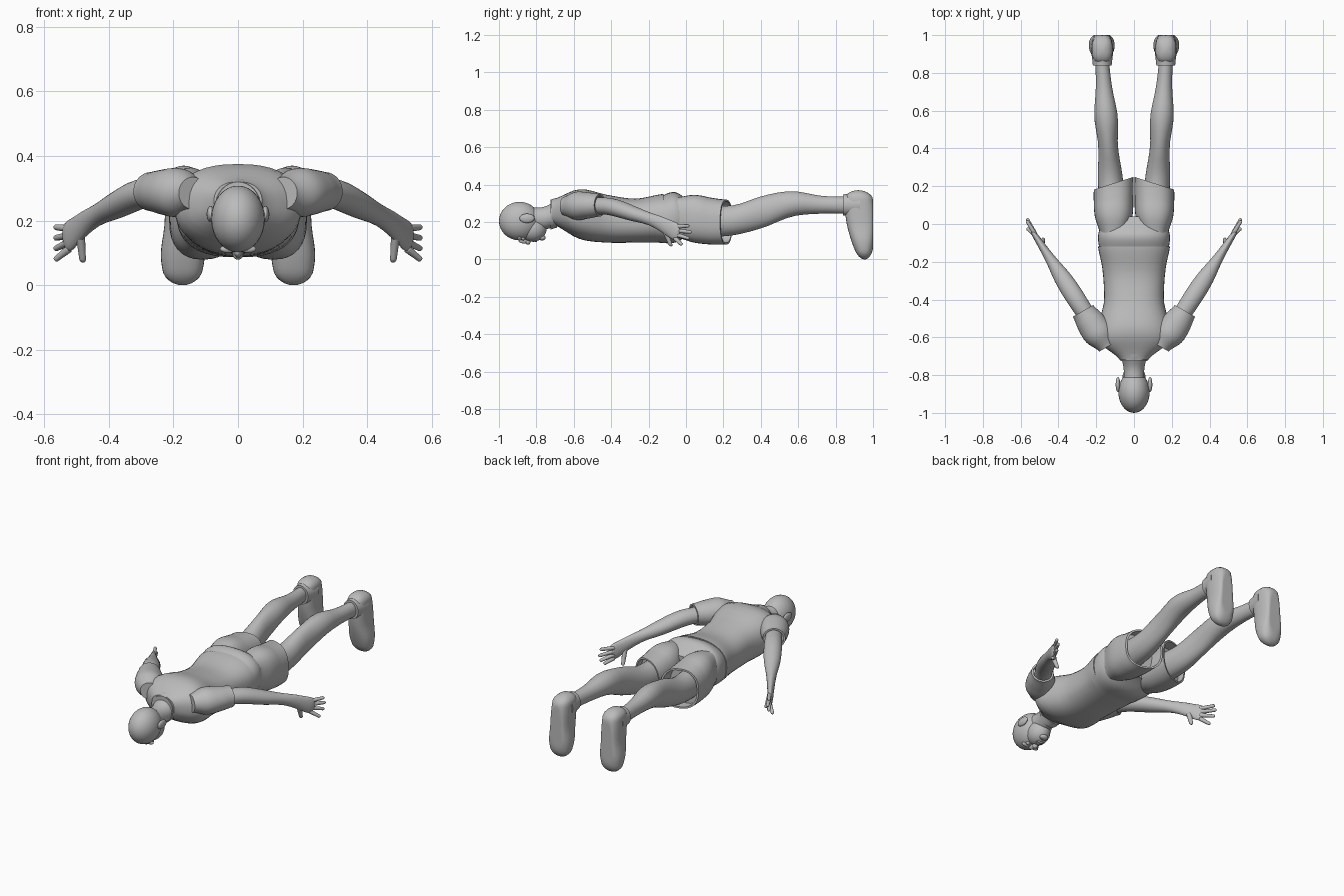
import bpy, bmesh, math
from mathutils import Vector

if "Cube" in bpy.data.objects:
    bpy.data.objects.remove(bpy.data.objects["Cube"])

shade = .5
grey = (shade, shade, shade, 1)
material = bpy.data.materials.new("plain grey")
material.use_nodes = True
material.diffuse_color = grey
material.node_tree.nodes["Principled BSDF"].inputs["Base Color"].default_value = grey


def finish(name, bm, mirror):
    bmesh.ops.recalc_face_normals(bm, faces=bm.faces)
    mesh = bpy.data.meshes.new(name)
    bm.to_mesh(mesh)
    bm.free()
    mesh.materials.append(material)
    part = bpy.data.objects.new(name, mesh)
    bpy.context.collection.objects.link(part)
    bpy.ops.object.select_all(action='DESELECT')
    part.select_set(True)
    bpy.context.view_layer.objects.active = part
    bpy.ops.object.shade_smooth_by_angle(angle=math.radians(50))
    if mirror:
        part.modifiers.new("Mirror", 'MIRROR').use_mirror_merge = False


def sample(profile, t):
    """Smooth value at t along evenly spaced profile points."""
    last = len(profile) - 1
    i = min(int(t * last), last - 1)
    f = t * last - i
    before, a = profile[max(i - 1, 0)], profile[i]
    b, after = profile[i + 1], profile[min(i + 2, last)]
    slope_a, slope_b = (b - before) / 2, (after - a) / 2
    ease = f * f * (3 - 2 * f)
    return a + (b - a) * ease + f * (1 - f) * (slope_a * (1 - f) - slope_b * f)


def superellipse(angle, power):
    return [math.copysign(abs(w) ** (2 / power), w)
            for w in (math.cos(angle), math.sin(angle))]


def tube(name, start, end, widths, depths, rise=(0, 0), axis=None, mirror=True,
         hem=0, rounding=0, power=2, sides=32, steps=24, warp=None):
    """Skin along a line; hem turns an open edge inwards, rounding closes the ends."""
    start, end = Vector(start), Vector(end)
    axis = Vector(axis or end - start).normalized()
    if abs(axis.z) > .9:
        across, up = Vector((1, 0, 0)), Vector((0, 1, 0))
    else:
        across = axis.cross(Vector((0, 0, 1))).normalized()
        up = across.cross(axis)
    rings = []
    for k in range(steps + 1):
        t = (1 - math.cos(math.pi * k / steps)) / 2
        centre = start.lerp(end, t) + Vector((0, 0, sample(rise, t)))
        scale = 1
        if rounding:
            gap = max(0, 1 - min(t, 1 - t) / rounding)
            scale = max(.05, math.sqrt(1 - gap * gap))
        rings.append((centre, sample(widths, t) * scale, sample(depths, t) * scale))
    if hem:
        centre, w, d = rings[-1]
        inset = .01
        rings.append((centre, w - inset, d - inset))
        rings.append((centre - axis * hem, w - inset, d - inset))
    bm = bmesh.new()
    rows = []
    for centre, w, d in rings:
        row = []
        for i in range(sides):
            c, s = superellipse(math.tau * i / sides, power)
            point = centre + across * c * w + up * s * d
            row.append(bm.verts.new(warp(point) if warp else point))
        rows.append(row)
    for row, following in zip(rows, rows[1:]):
        for i in range(sides):
            bm.faces.new((row[i], row[i - 1], following[i - 1], following[i]))
    bm.faces.new(rows[0])
    bm.faces.new(rows[-1])
    finish(name, bm, mirror)


def body(name, front, back, widths, lows, highs, x=0, x_end=None, **options):
    """Tube along y described by its underside and topside heights."""
    tube(name, (x, front, 0), (x if x_end is None else x_end, back, 0), widths,
         depths=[(high - low) / 2 for low, high in zip(lows, highs)],
         rise=[(high + low) / 2 for low, high in zip(lows, highs)],
         axis=(0, 1, 0), **options)


def blob(name, centre, radii, mirror=False):
    bm = bmesh.new()
    bmesh.ops.create_uvsphere(bm, u_segments=32, v_segments=16, radius=1)
    bmesh.ops.scale(bm, vec=radii, verts=bm.verts)
    bmesh.ops.translate(bm, vec=centre, verts=bm.verts)
    finish(name, bm, mirror)


# Head and neck
blob("skull", (0, -.89, .205), (.083, .11, .103))
blob("jaw", (0, -.82, .165), (.062, .075, .07))
body("neck", -.86, -.67, widths=(.055, .055, .075),
     lows=(.17, .16, .18), highs=(.28, .28, .32), mirror=False)

# Face
blob("nose_bridge", (0, -.865, .1), (.011, .03, .015))
blob("nose_tip", (0, -.845, .095), (.016, .014, .016))
blob("brows", (.03, -.89, .112), (.026, .01, .012), mirror=True)
blob("eyes", (.03, -.87, .112), (.014, .01, .01), mirror=True)
for lip, y in (("upper_lip", -.815), ("lower_lip", -.802)):
    blob(lip, (0, y, .1), (.022, .007, .008))
blob("chin", (0, -.77, .115), (.026, .02, .014))
blob("ears", (.085, -.85, .22), (.012, .04, .025), mirror=True)

# Shirt
body("shirt", -.72, -.12, widths=(.075, .19, .185, .16, .16, .17, .19),
     lows=(.19, .11, .09, .09, .09), highs=(.32, .375, .345, .325, .35),
     mirror=False, power=2.4, sides=40, hem=.02)
body("collar", -.69, -.725, widths=(.08, .07), lows=(.17, .16), highs=(.33, .32),
     mirror=False, steps=4)
tube("sleeves", (.14, -.65, .285), (.27, -.46, .29), axis=(.5, .87, 0),
     widths=(.05, .08, .077, .062), depths=(.05, .075, .07, .06), hem=.03)

# Arms and hands
tube("arms", (.22, -.53, .29), (.54, -.035, .14),
     widths=(.045, .048, .05, .045, .03, .02, .014),
     depths=(.047, .046, .045, .04, .033, .04, .05),
     rise=(0, .03, .03, .025, 0), rounding=.06)
for i, finger in enumerate(("index", "middle", "ring", "little")):
    tip = (.567, .03 - .013 * (i - 1) ** 2, .18 - .034 * i)
    tube(finger + "_fingers", (.52, -.06, .175 - .02 * i), tip,
         widths=(.012, .009), depths=(.012, .009), rounding=.1, sides=12)
tube("thumbs", (.49, -.12, .175), (.48, -.08, .07),
     widths=(.015, .01), depths=(.018, .011), rounding=.1, sides=12)


# Shorts
def slant_hem(point):
    """Cut the leg opening back on the outer side."""
    reach = max(0, point.y - .09)
    point.y -= 2 * reach * max(0, point.x)
    return point


body("shorts_seat", -.16, .04, widths=(.18, .19, .16), lows=(.09, .09, .14),
     highs=(.33, .36, .3), mirror=False, power=2.5, sides=40)
body("shorts_legs", -.06, .25, x=.108, widths=(.07, .1, .105, .105),
     lows=(.12, .09, .08, .08), highs=(.33, .345, .33, .32),
     power=2.4, hem=.08, warp=slant_hem)

# Legs
body("legs", .1, .88, x=.115, x_end=.17, widths=(.07, .065, .052, .062, .043, .036),
     lows=(.12, .13, .17, .23, .245, .245), highs=(.29, .29, .34, .365, .34, .335))


# Shoes, toes down and soles facing back
def flat_sole(point):
    point.y = min(point.y, 1)
    return point


tube("shoes", (.168, .92, .37), (.172, .955, 0), axis=(0, 0, -1),
     widths=(.055, .056, .058, .068, .055), depths=(.07, .08, .077, .06, .035),
     rounding=.12, power=2.5, warp=flat_sole)
body("shoe_collars", .93, .84, x=.168, widths=(.06, .05), lows=(.225, .235),
     highs=(.36, .348), steps=8)
